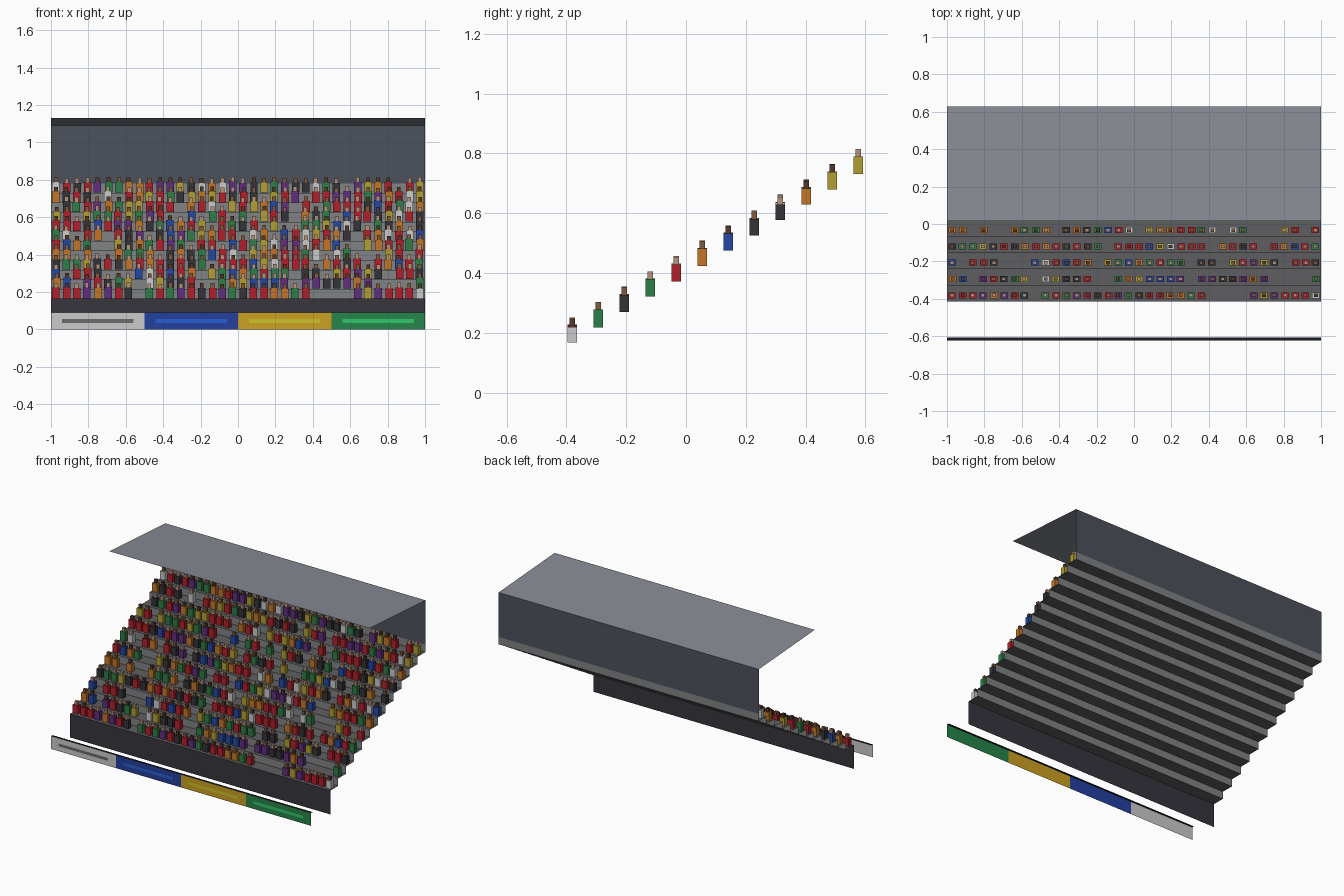
import bpy, bmesh, random
from mathutils import Color, Matrix

if "Cube" in bpy.data.objects:
    bpy.data.objects.remove(bpy.data.objects["Cube"])

random.seed(7)
ROWS, SEATS = 12, 36
Y0, Z0, RUN, RISE = -0.415, 0.165, 0.087, 0.0513
BACK_Y, BACK_Z = Y0 + ROWS * RUN, Z0 + ROWS * RISE


def material(name, rgb):
    """Palette is written as screen colours; convert to linear."""
    m = bpy.data.materials.new(name)
    m.diffuse_color = (*Color(rgb).from_srgb_to_scene_linear(), 1)
    m.use_nodes = True
    m.node_tree.nodes["Principled BSDF"].inputs["Base Color"].default_value = m.diffuse_color
    return m


def finish(bm, name, mat):
    me = bpy.data.meshes.new(name)
    bm.to_mesh(me)
    bm.free()
    me.materials.append(mat)
    ob = bpy.data.objects.new(name, me)
    bpy.context.collection.objects.link(ob)
    return ob


def add_sheet(bm, x0, x1, a, b):
    """Quad spanning x0..x1 between two (y, z) points."""
    pts = [(x0, *a), (x1, *a), (x1, *b), (x0, *b)]
    bm.faces.new([bm.verts.new(p) for p in pts])


def sheet(name, mat, a, b, x0=-1, x1=1):
    bm = bmesh.new()
    add_sheet(bm, x0, x1, a, b)
    return finish(bm, name, mat)


def add_box(bm, x, y, z, w, d, h):
    """Box standing on height z."""
    bmesh.ops.create_cube(bm, size=1, matrix=Matrix.Translation((x, y, z + h / 2))
                          @ Matrix.Diagonal((w, d, h, 1)))


# Open stepped terrace: dark treads and lighter risers
treads, risers = bmesh.new(), bmesh.new()
for i in range(ROWS):
    y, z = Y0 + i * RUN, Z0 + i * RISE
    add_sheet(treads, -1, 1, (y, z), (y + RUN, z))
    add_sheet(risers, -1, 1, (y + RUN, z), (y + RUN, z + RISE))
finish(treads, "terrace_treads", material("tread_grey", (0.37, 0.37, 0.38)))
finish(risers, "terrace_risers", material("riser_grey", (0.5, 0.51, 0.52)))

# Front wall, back wall and tilted roof
dark = material("dark_grey", (0.21, 0.21, 0.24))
sheet("front_wall", dark, (Y0, 0), (Y0, Z0))
sheet("back_wall", material("wall_slate", (0.3, 0.32, 0.36)),
      (BACK_Y, BACK_Z), (BACK_Y, 1.09))
sheet("roof", material("roof_grey", (0.54, 0.55, 0.59)), (0.015, 1.13), (BACK_Y, 1.09))

# Perimeter boards with a plain stripe each, and a shared top edge
boards = [("white", (0.76, 0.76, 0.76), (0.42, 0.42, 0.42)),
          ("blue", (0.14, 0.25, 0.62), (0.16, 0.37, 0.82)),
          ("yellow", (0.8, 0.63, 0.14), (0.8, 0.76, 0.16)),
          ("green", (0.15, 0.52, 0.29), (0.19, 0.78, 0.42))]
BY = -0.624
for i, (name, base, stripe) in enumerate(boards):
    x = -1 + 0.5 * i
    sheet(f"board_{name}", material(f"board_{name}", base), (BY, 0), (BY, 0.09), x, x + 0.5)
    sheet(f"board_stripe_{name}", material(f"stripe_{name}", stripe),
          (BY - 0.004, 0.036), (BY - 0.004, 0.056), x + 0.06, x + 0.44)
sheet("board_top_edge", material("edge_black", (0.1, 0.1, 0.13)),
      (BY, 0.09), (BY + 0.016, 0.09))

# Spectators: box bodies grouped by shirt colour, box heads by skin tone
shirts = {"red": (0.7, 0.12, 0.17), "charcoal": (0.2, 0.2, 0.22), "purple": (0.38, 0.18, 0.5),
          "green": (0.18, 0.49, 0.28), "orange": (0.76, 0.46, 0.16), "blue": (0.14, 0.28, 0.65),
          "yellow": (0.7, 0.62, 0.2), "white": (0.74, 0.74, 0.74)}
skins = {"light": (0.72, 0.58, 0.48), "tan": (0.5, 0.35, 0.24), "deep": (0.33, 0.22, 0.15)}
bodies = {k: bmesh.new() for k in shirts}
heads = {k: bmesh.new() for k in skins}
empty = {0: {8, 25, 26, 27, 28}, 1: {2, 8, 14, 15, 23, 31, 32, 33, 34},
         2: {1, 5, 6, 7, 14, 23, 26, 32}, 3: {15, 25, 30},
         4: {2, 4, 5, 10, 18, 26, 29, 30, 31, 34}}
end_shirts = ("white green charcoal green red orange blue charcoal charcoal "
              "orange yellow yellow").split()
for r in range(ROWS):
    gaps = empty.get(r) or {s for s in range(SEATS - 1) if random.random() < 0.14}
    y, z = Y0 + r * RUN + 0.034, Z0 + r * RISE + 0.002
    for s in range(SEATS):
        if s in gaps:
            continue
        x = -1 + (s + 0.5) * 2 / SEATS + random.uniform(-0.003, 0.003)
        shirt = random.choices(list(shirts), (26, 14, 13, 13, 12, 10, 10, 8))[0]
        if s == SEATS - 1:
            shirt = end_shirts[r]
        h = random.uniform(0.052, 0.06)
        add_box(bodies[shirt], x, y, z, 0.04, 0.032, h)
        add_box(heads[random.choice(list(skins))], x, y, z + h, 0.02, 0.018, 0.025)
for k, bm in bodies.items():
    finish(bm, f"spectator_bodies_{k}", material(f"shirt_{k}", shirts[k]))
for k, bm in heads.items():
    finish(bm, f"spectator_heads_{k}", material(f"skin_{k}", skins[k]))
